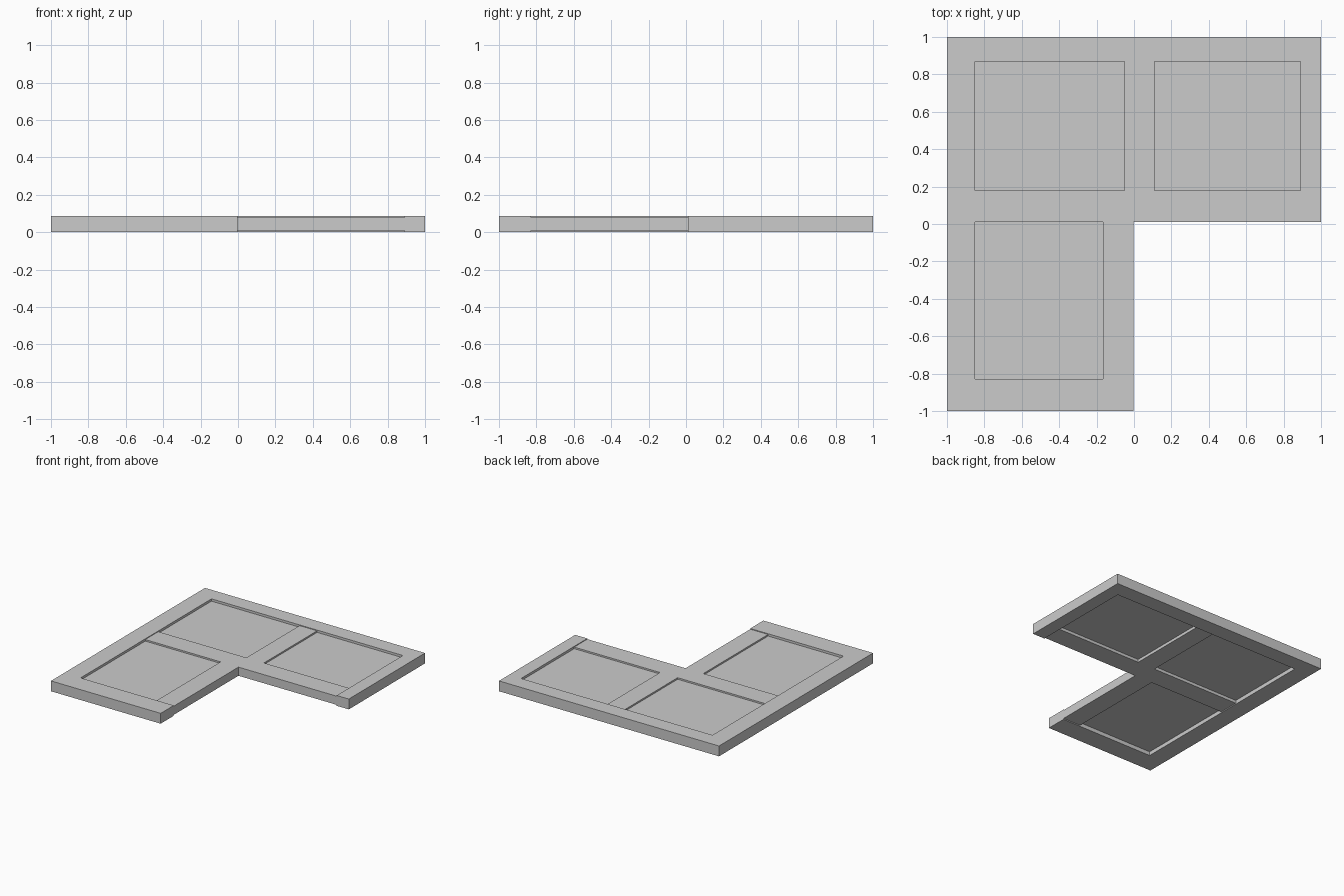
import bpy

cube = bpy.data.objects.get("Cube")
if cube:
    bpy.data.objects.remove(cube, do_unlink=True)

grey = bpy.data.materials.new("plain grey")
grey.use_nodes = True
colour = (0.6, 0.6, 0.6, 1)
grey.diffuse_color = colour
grey.node_tree.nodes["Principled BSDF"].inputs["Base Color"].default_value = colour

# Layers: bottom and top height of each kind of part
OUTER = (0, 0.085)
INNER = (0.008, 0.079)
PANEL = (0.032, 0.066)

# Frame lines
LEFT, RIGHT, BACK, FRONT = -0.85, 0.89, 0.87, -0.83
NOTCH_X, NOTCH_Y = -0.003, 0.01
RAIL_Y = 0.18
POST_L, POST_R = -0.05, 0.11
STILE_X = -0.165


def slab(name, x, y, z):
    """Box spanning the given ranges."""
    bpy.ops.mesh.primitive_cube_add(size=1, location=[sum(r) / 2 for r in (x, y, z)])
    obj = bpy.context.object
    obj.name = name
    obj.scale = [r[1] - r[0] for r in (x, y, z)]
    bpy.ops.object.transform_apply(location=False, rotation=False, scale=True)
    obj.data.materials.append(grey)


# Outer border
slab("back_border", (-1, 1), (BACK, 1), OUTER)
slab("left_edge_border", (-1, LEFT), (-1, BACK), OUTER)
slab("right_edge_border", (RIGHT, 1), (NOTCH_Y, BACK), OUTER)
slab("front_border", (LEFT, NOTCH_X), (-1, FRONT), OUTER)

# Slightly thinner inner bars
slab("middle_rail", (LEFT, RIGHT), (NOTCH_Y, RAIL_Y), INNER)
slab("back_divider", (POST_L, POST_R), (RAIL_Y, BACK), INNER)
slab("notch_stile", (STILE_X, NOTCH_X), (FRONT, NOTCH_Y), INNER)

# Recessed panels
slab("back_panel_a", (LEFT, POST_L), (RAIL_Y, BACK), PANEL)
slab("back_panel_b", (POST_R, RIGHT), (RAIL_Y, BACK), PANEL)
slab("front_panel", (LEFT, STILE_X), (FRONT, NOTCH_Y), PANEL)
